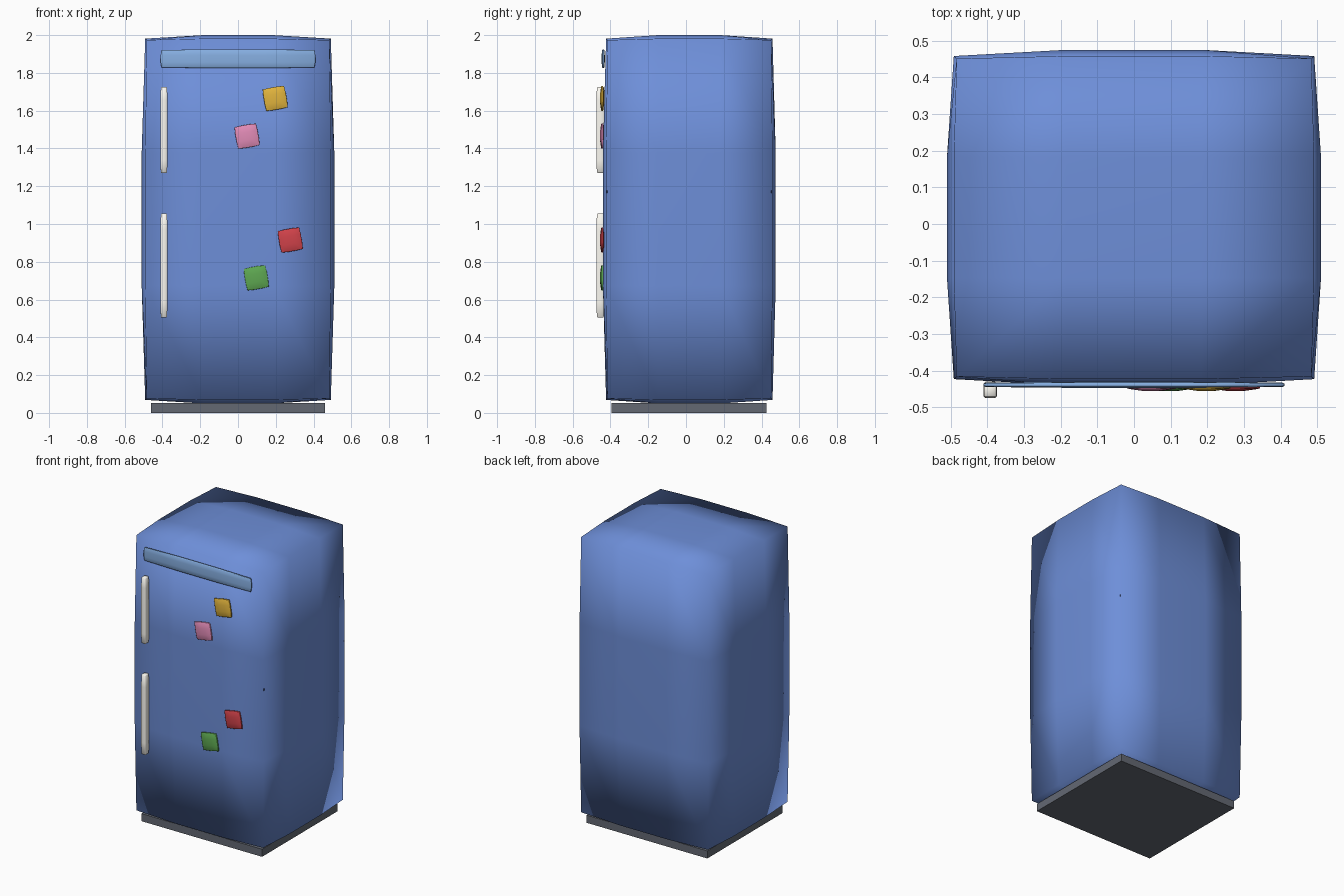
import bpy, bmesh, math
from mathutils import Vector

if "Cube" in bpy.data.objects:
    bpy.data.objects.remove(bpy.data.objects["Cube"])


def material(name, rgb):
    """Colour given as seen on screen, stored as linear."""
    m = bpy.data.materials.new(name)
    m.diffuse_color = (*[((c + 0.055) / 1.055) ** 2.4 for c in rgb], 1)
    m.use_nodes = True
    m.node_tree.nodes["Principled BSDF"].inputs["Base Color"].default_value = m.diffuse_color
    return m


def pillow(name, lo, hi, bulge, mat, tilt=0, inner=0.36):
    """Box split 3x3 per side; face interiors puff out to lo/hi, edges and corners are inset."""
    lo, hi = Vector(lo), Vector(hi)
    half = (hi - lo) / 2
    bm = bmesh.new()
    bmesh.ops.create_cube(bm, size=2)
    bmesh.ops.subdivide_edges(bm, edges=bm.edges[:], cuts=2, use_grid_fill=True)
    for v in bm.verts:
        outer = sum(abs(c) > 0.9 for c in v.co)
        inset = {1: 0, 2: 0.85, 3: 1.2}[outer]
        for i in range(3):
            c = v.co[i]
            size = half[i] - inset * bulge[i] if abs(c) > 0.9 else inner * half[i]
            v.co[i] = math.copysign(size, c)
    bmesh.ops.recalc_face_normals(bm, faces=bm.faces[:])
    for f in bm.faces:
        f.smooth = True
    return finish(name, bm, (lo + hi) / 2, mat, tilt)


def block(name, lo, hi, mat):
    lo, hi = Vector(lo), Vector(hi)
    bm = bmesh.new()
    bmesh.ops.create_cube(bm, size=1)
    bmesh.ops.scale(bm, vec=hi - lo, verts=bm.verts[:])
    return finish(name, bm, (lo + hi) / 2, mat)


def finish(name, bm, loc, mat, tilt=0):
    me = bpy.data.meshes.new(name)
    bm.to_mesh(me)
    bm.free()
    me.materials.append(mat)
    ob = bpy.data.objects.new(name, me)
    ob.location = loc
    ob.rotation_euler.y = tilt
    bpy.context.collection.objects.link(ob)
    return ob


blue = material("blue", (0.43, 0.56, 0.85))
light_blue = material("light_blue", (0.53, 0.69, 0.89))
white = material("white", (0.99, 0.98, 0.95))
dark = material("dark", (0.39, 0.41, 0.45))
gap = material("gap", (0.15, 0.20, 0.35))

# Cabinet and base
pillow("cabinet", (-0.51, -0.44, 0.05), (0.51, 0.475, 2.0), (0.022, 0.02, 0.022), blue)
block("base", (-0.46, -0.395, 0), (0.46, 0.425, 0.052), dark)

# Seam between the doors, just breaking through the cabinet side
block("door_seam", (-0.4905, -0.4215, 1.163), (0.4918, 0.4565, 1.177), gap)

# Trim bar and door handles
pillow("trim_bar", (-0.41, -0.447, 1.825), (0.41, -0.43, 1.925), (0.006, 0.003, 0.005), light_blue)
for name, z0, z1 in (("upper_handle", 1.27, 1.725), ("lower_handle", 0.505, 1.055)):
    pillow(name, (-0.411, -0.475, z0), (-0.373, -0.43, z1), (0.003, 0.004, 0.004), white, inner=0.7)

# Magnets
for name, x, z, rgb in (("yellow_magnet", 0.197, 1.665, (0.89, 0.71, 0.24)),
                        ("pink_magnet", 0.048, 1.465, (0.89, 0.55, 0.72)),
                        ("red_magnet", 0.277, 0.915, (0.82, 0.26, 0.29)),
                        ("green_magnet", 0.097, 0.715, (0.37, 0.66, 0.32))):
    pillow(name, (x - 0.06, -0.455, z - 0.06), (x + 0.06, -0.433, z + 0.06),
           (0.003, 0.006, 0.003), material(name, rgb), math.radians(-10))
